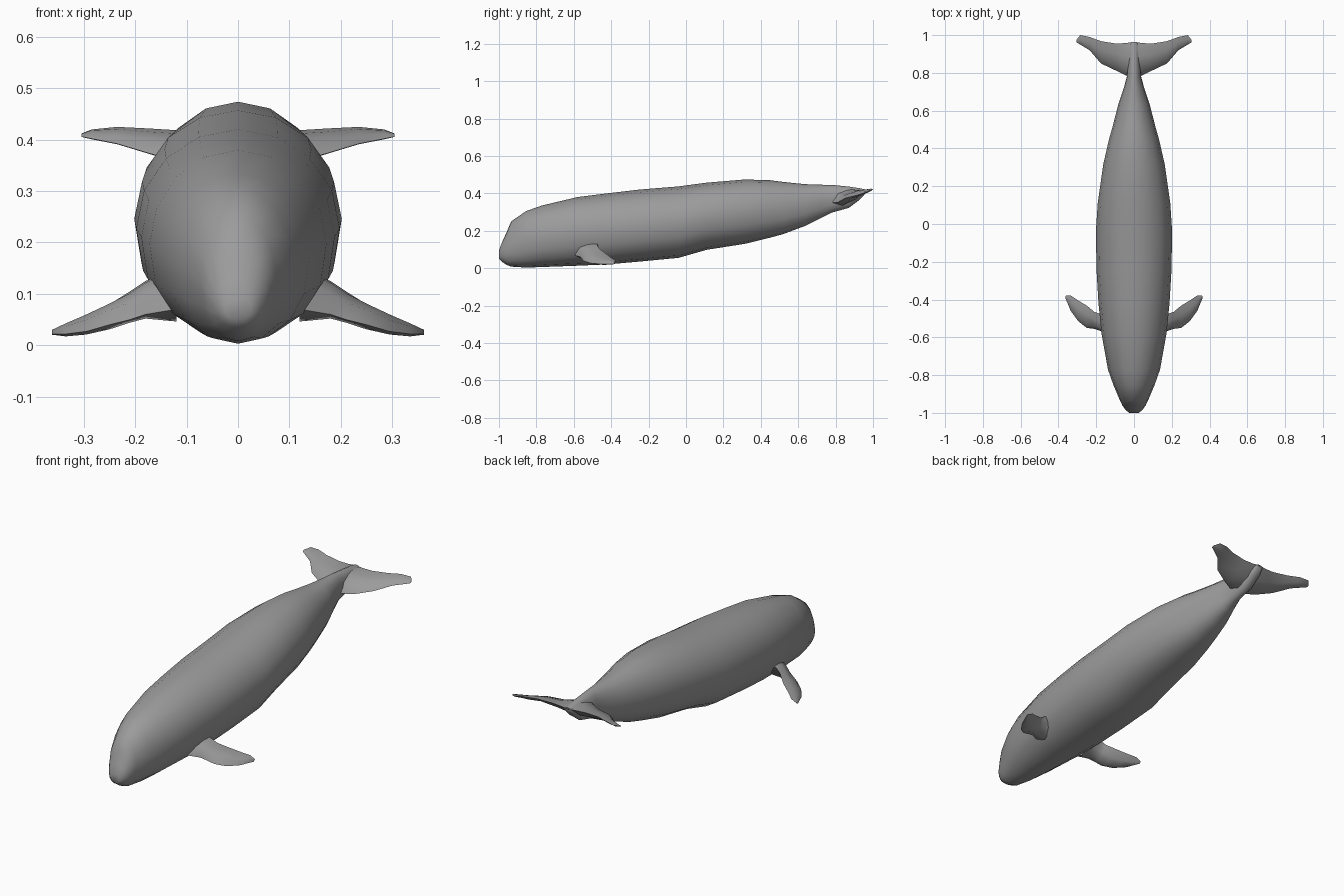
import bpy, bmesh, math
from mathutils import Vector

if "Cube" in bpy.data.objects:
    bpy.data.objects.remove(bpy.data.objects["Cube"])

skin = bpy.data.materials.new("grey skin")
skin.diffuse_color = (0.33, 0.33, 0.33, 1)
skin.use_nodes = True
skin.node_tree.nodes["Principled BSDF"].inputs["Base Color"].default_value = skin.diffuse_color


def loft(name, rings, mirror=False):
    """Skin a list of equal-length closed rings, cap both ends, shade smooth."""
    bm = bmesh.new()
    rows = [[bm.verts.new(p) for p in ring] for ring in rings]
    n = len(rows[0])
    for a, b in zip(rows, rows[1:]):
        for i in range(n):
            j = (i + 1) % n
            bm.faces.new((a[i], a[j], b[j], b[i]))
    bm.faces.new(rows[0])
    bm.faces.new(rows[-1])
    bmesh.ops.recalc_face_normals(bm, faces=bm.faces)
    me = bpy.data.meshes.new(name)
    bm.to_mesh(me)
    bm.free()
    me.materials.append(skin)
    ob = bpy.data.objects.new(name, me)
    bpy.context.collection.objects.link(ob)
    if mirror:
        ob.modifiers.new("mirror", 'MIRROR').use_mirror_merge = False
    bpy.ops.object.select_all(action='DESELECT')
    ob.select_set(True)
    bpy.context.view_layer.objects.active = ob
    bpy.ops.object.shade_smooth_by_angle(angle=math.radians(60))
    return ob


def body_ring(y, bottom, top, width, sides=16):
    """Oval cross-section with a slightly fuller belly."""
    mid, half = (bottom + top) / 2, (top - bottom) / 2
    pts = []
    for i in range(sides):
        a = 2 * math.pi * i / sides
        s, c = math.sin(a), math.cos(a)
        p = 0.88 if c < 0 else 1.0
        pts.append((width * math.copysign(abs(s) ** p, s), y,
                    mid + half * math.copysign(abs(c) ** p, c)))
    return pts


def fin_ring(x, lead, trail, thick):
    """Six-sided blade section from leading edge to trailing edge."""
    a, b = Vector((x, *lead)), Vector((x, *trail))
    d = b - a
    up = Vector((0, -d.z, d.y)).normalized() * thick
    return [a, a + d * .25 + up, a + d * .65 + up * .8, b,
            a + d * .65 - up * .8, a + d * .25 - up]


# body, snout to tail stem: y, bottom, top, half width
body = [(-1.0, .05, .095, .025), (-.985, .035, .135, .045), (-.96, .018, .19, .062),
        (-.935, .008, .25, .074), (-.855, .003, .305, .108), (-.77, .006, .335, .138),
        (-.58, .013, .38, .172), (-.42, .02, .4, .188), (-.25, .035, .42, .198),
        (-.04, .055, .437, .202), (.11, .098, .457, .192), (.315, .13, .474, .163),
        (.45, .163, .47, .132), (.52, .182, .461, .112), (.635, .225, .449, .083),
        (.72, .267, .446, .054), (.78, .297, .445, .038), (.87, .322, .436, .034),
        (.93, .367, .427, .03), (.962, .402, .42, .02)]
loft("body", [body_ring(*s) for s in body])

# side flippers: x, leading (y, z), trailing (y, z), half thickness
flipper = [(.12, (-.6, .07), (-.44, .14), .045),
           (.18, (-.565, .06), (-.475, .125), .03),
           (.21, (-.555, .05), (-.465, .105), .023),
           (.25, (-.55, .04), (-.432, .08), .02),
           (.295, (-.515, .027), (-.405, .06), .015),
           (.335, (-.46, .022), (-.378, .042), .01),
           (.362, (-.395, .022), (-.38, .03), .004)]
loft("flipper", [fin_ring(*s) for s in flipper], mirror=True)

# tail flukes: x, leading (y, z), trailing (y, z), half thickness
fluke = [(0, (.75, .36), (.965, .415), .04),
         (.04, (.785, .35), (.958, .415), .032),
         (.095, (.812, .352), (.955, .417), .022),
         (.175, (.85, .374), (.968, .422), .014),
         (.235, (.92, .392), (.99, .425), .01),
         (.285, (.95, .402), (1.0, .42), .006),
         (.305, (.962, .406), (.975, .412), .002)]
loft("tail_fluke", [fin_ring(*s) for s in fluke], mirror=True)
